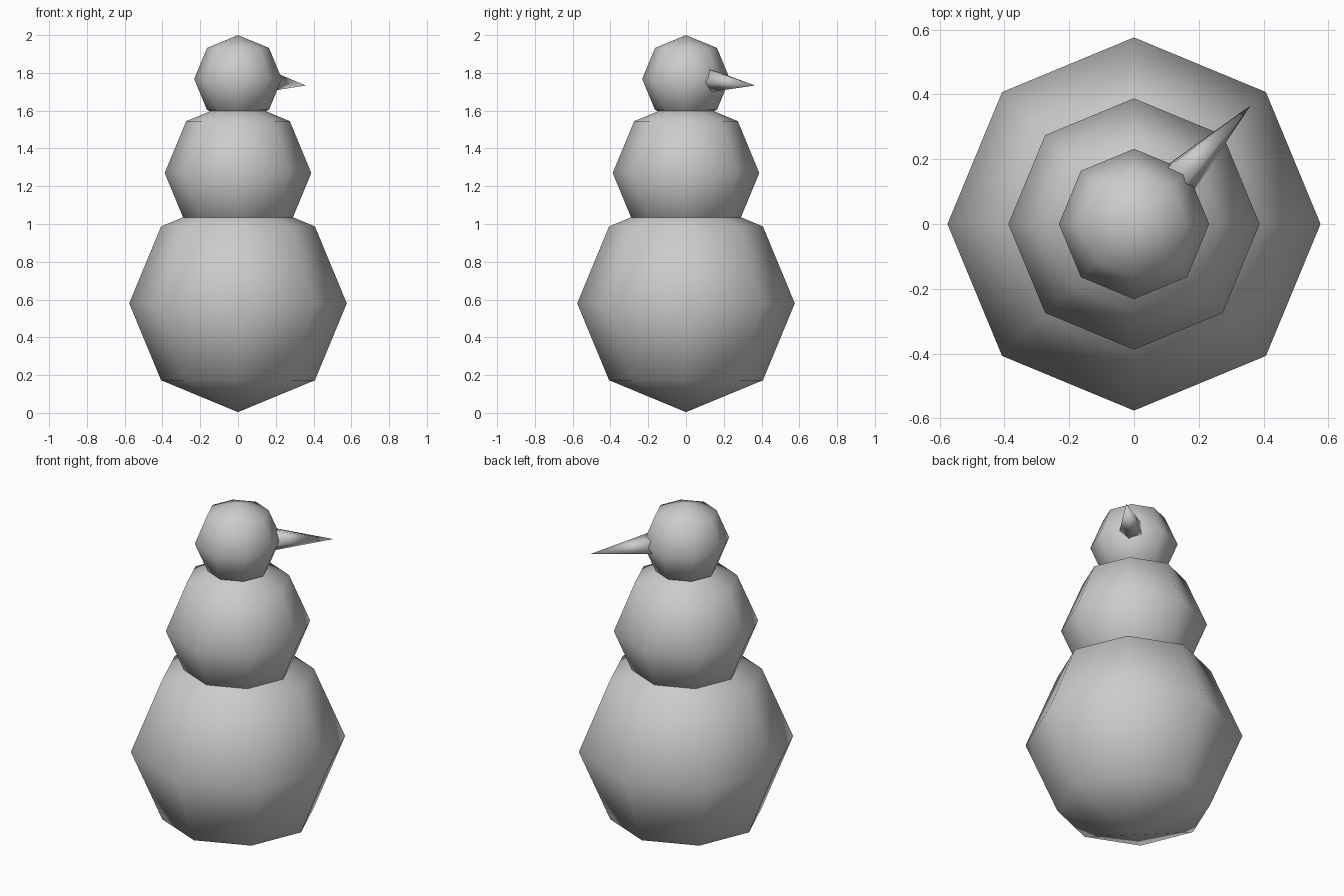
import bpy, bmesh
from math import sin, cos, radians, tau
from mathutils import Vector

cube = bpy.data.objects.get("Cube")
if cube:
    bpy.data.objects.remove(cube)

# One plain grey for everything
grey = bpy.data.materials.new("light_grey")
grey.use_nodes = True
colour = (0.6, 0.6, 0.6, 1)
grey.diffuse_color = colour
grey.node_tree.nodes["Principled BSDF"].inputs["Base Color"].default_value = colour


def finish(name, bm, location=(0, 0, 0)):
    """Turn a bmesh into a smooth-shaded grey object."""
    bmesh.ops.recalc_face_normals(bm, faces=bm.faces)
    for face in bm.faces:
        face.smooth = True
    mesh = bpy.data.meshes.new(name)
    bm.to_mesh(mesh)
    bm.free()
    mesh.materials.append(grey)
    obj = bpy.data.objects.new(name, mesh)
    obj.location = location
    bpy.context.collection.objects.link(obj)
    return obj


# Stacked eight-sided snowballs
for name, radius, height in (("bottom_ball", 0.576, 0.58),
                             ("middle_ball", 0.388, 1.27),
                             ("head", 0.232, 1.768)):
    bm = bmesh.new()
    bmesh.ops.create_uvsphere(bm, u_segments=8, v_segments=4, radius=radius)
    finish(name, bm, (0, 0, height))

# Five-sided carrot nose, pointing diagonally and slightly down
tip = Vector((0.36, 0.366, 1.733))
axis = Vector((1, 1.01, -0.124)).normalized()
side = Vector((0, 0, 1)).cross(axis).normalized()
up = axis.cross(side)
length, radius = 0.38, 0.075
base = tip - axis * length
bm = bmesh.new()
ring = []
for i in range(5):
    a = radians(115) + tau * i / 5
    ring.append(bm.verts.new(base + radius * (side * cos(a) + up * sin(a))))
point = bm.verts.new(tip)
bm.faces.new(ring)
for i in range(5):
    bm.faces.new((ring[i], ring[(i + 1) % 5], point))
finish("carrot_nose", bm)
